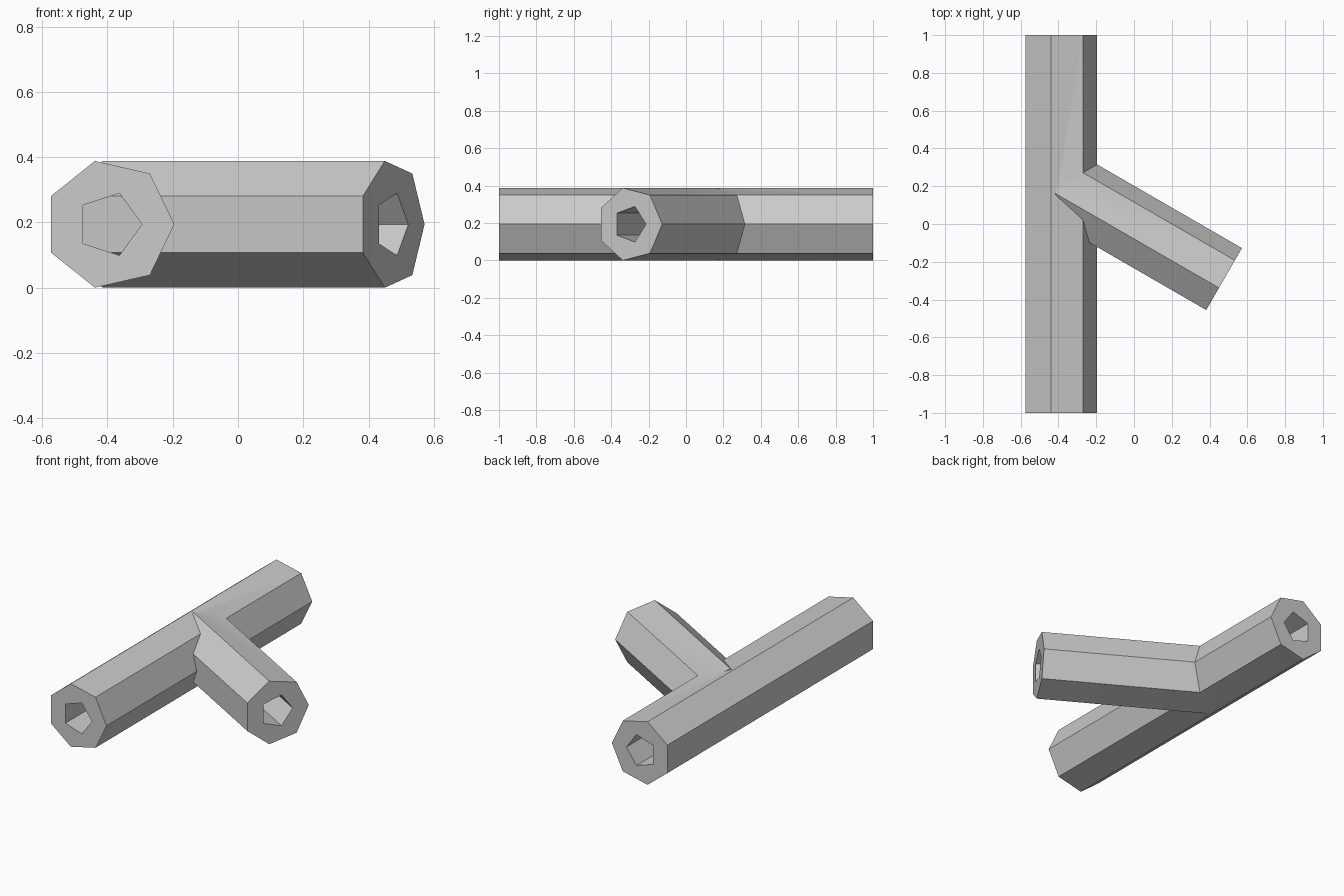
import bpy
import bmesh
from math import cos, sin, tau, radians
from mathutils import Vector

cube = bpy.data.objects.get("Cube")
if cube:
    bpy.data.objects.remove(cube, do_unlink=True)

OUTER, BORE = 0.199, 0.1
HEIGHT = OUTER * sin(2 * tau / 7)      # centre line height, so the pipe rests on the ground
PIPE_X = -0.394

grey = bpy.data.materials.new("plain grey")
grey.use_nodes = True
grey.diffuse_color = (0.6, 0.6, 0.6, 1)
grey.node_tree.nodes["Principled BSDF"].inputs["Base Color"].default_value = (0.6, 0.6, 0.6, 1)


def prism(name, sides, radius, start, direction, length):
    """Regular prism lying along a horizontal direction."""
    side = Vector((-direction.y, direction.x, 0))
    bm = bmesh.new()
    rings = []
    for distance in (0, length):
        centre = start + direction * distance
        rings.append([bm.verts.new(centre + side * radius * cos(tau * i / sides)
                                   + Vector((0, 0, radius * sin(tau * i / sides))))
                      for i in range(sides)])
        bm.faces.new(rings[-1])
    for i in range(sides):
        j = (i + 1) % sides
        bm.faces.new((rings[0][i], rings[0][j], rings[1][j], rings[1][i]))
    bmesh.ops.recalc_face_normals(bm, faces=bm.faces)
    mesh = bpy.data.meshes.new(name)
    bm.to_mesh(mesh)
    bm.free()
    mesh.materials.append(grey)
    obj = bpy.data.objects.new(name, mesh)
    bpy.context.collection.objects.link(obj)
    return obj


def combine(target, other, operation):
    """Apply a boolean and remove the second object."""
    mod = target.modifiers.new("boolean", 'BOOLEAN')
    mod.operation = operation
    mod.solver = 'EXACT'
    mod.object = other
    bpy.context.view_layer.objects.active = target
    bpy.ops.object.modifier_apply(modifier=mod.name)
    bpy.data.objects.remove(other, do_unlink=True)


def tube(name, start, direction, length):
    """Seven-sided pipe with a five-sided bore."""
    body = prism(name, 7, OUTER, start, direction, length)
    bore = prism(name + "_bore", 5, BORE, start - direction * 0.1, direction, length + 0.2)
    combine(body, bore, 'DIFFERENCE')
    return body


# Straight main pipe and the angled branch merged into it
pipe = tube("branched_pipe", Vector((PIPE_X, 1, HEIGHT)), Vector((0, -1, 0)), 2)
branch = tube("branch", Vector((PIPE_X, 0.2, HEIGHT)),
              Vector((cos(radians(30)), -sin(radians(30)), 0)), 1)
combine(pipe, branch, 'UNION')

bpy.ops.object.select_all(action='DESELECT')
pipe.select_set(True)
bpy.context.view_layer.objects.active = pipe
bpy.ops.object.shade_smooth_by_angle(angle=radians(30))
